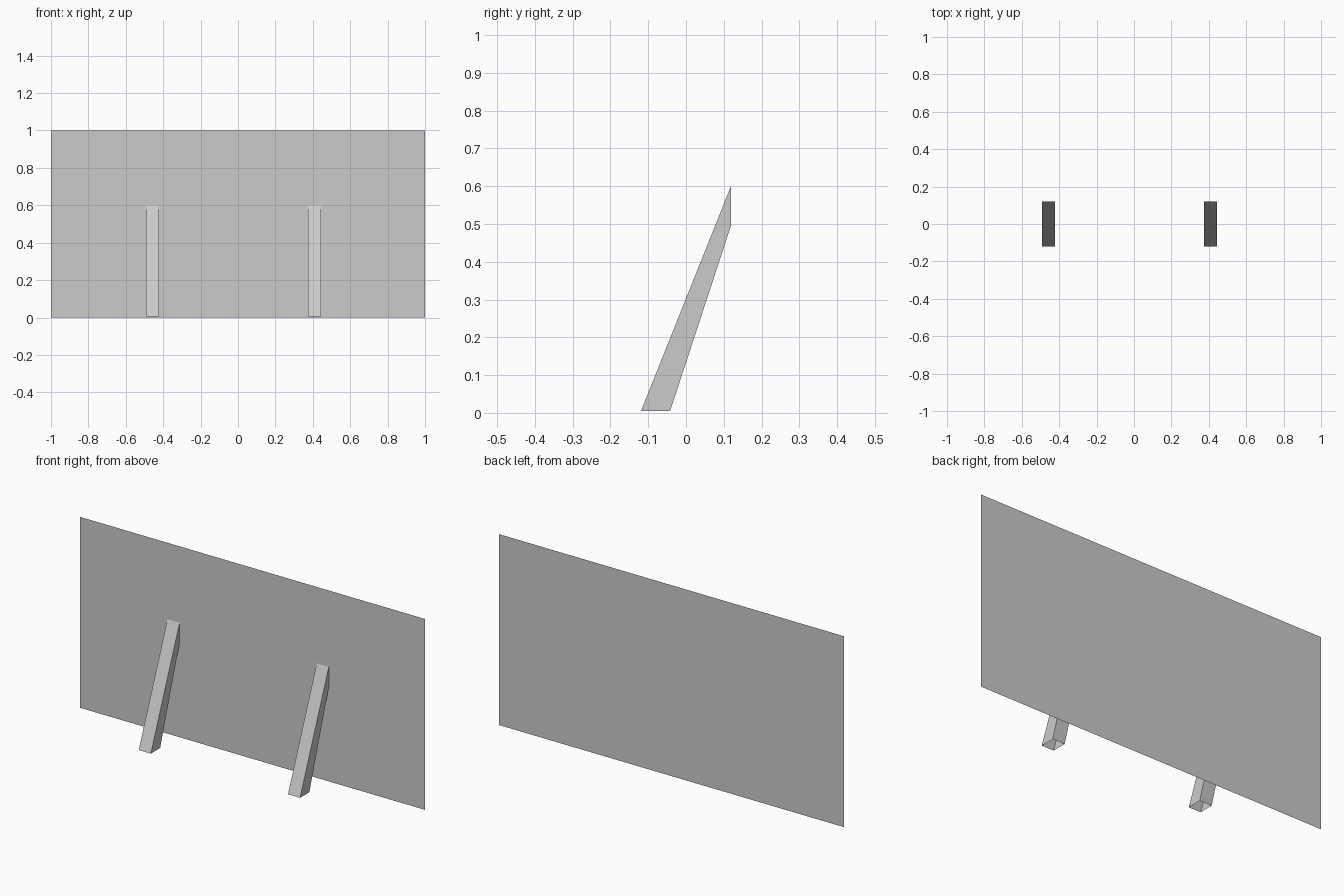
import bpy, bmesh

if "Cube" in bpy.data.objects:
    bpy.data.objects.remove(bpy.data.objects["Cube"])

BACK_Y = 0.119


def make_object(name, bm):
    mesh = bpy.data.meshes.new(name)
    bm.to_mesh(mesh)
    bm.free()
    obj = bpy.data.objects.new(name, mesh)
    bpy.context.collection.objects.link(obj)
    return obj


# Thin upright board: a single sheet facing the front
bm = bmesh.new()
corners = [(-1, 0), (1, 0), (1, 1), (-1, 1)]
bm.faces.new([bm.verts.new((x, BACK_Y, z)) for x, z in corners])
make_object("board", bm)


# Slanted hollow brace, open at the foot and where it meets the board
def make_brace(name, x, width=0.07):
    bm = bmesh.new()
    profile = [(BACK_Y, 0.60), (-0.119, 0.005), (-0.042, 0.005), (BACK_Y, 0.495)]
    left, right = [[bm.verts.new((x + s * width / 2, y, z)) for y, z in profile]
                   for s in (-1, 1)]
    bm.faces.new(left)
    bm.faces.new(right[::-1])
    for i in (0, 2):  # front and underside strips
        bm.faces.new((left[i], right[i], right[i + 1], left[i + 1]))
    bmesh.ops.recalc_face_normals(bm, faces=bm.faces)
    return make_object(name, bm)


make_brace("left_brace", -0.457)
make_brace("right_brace", 0.408)
